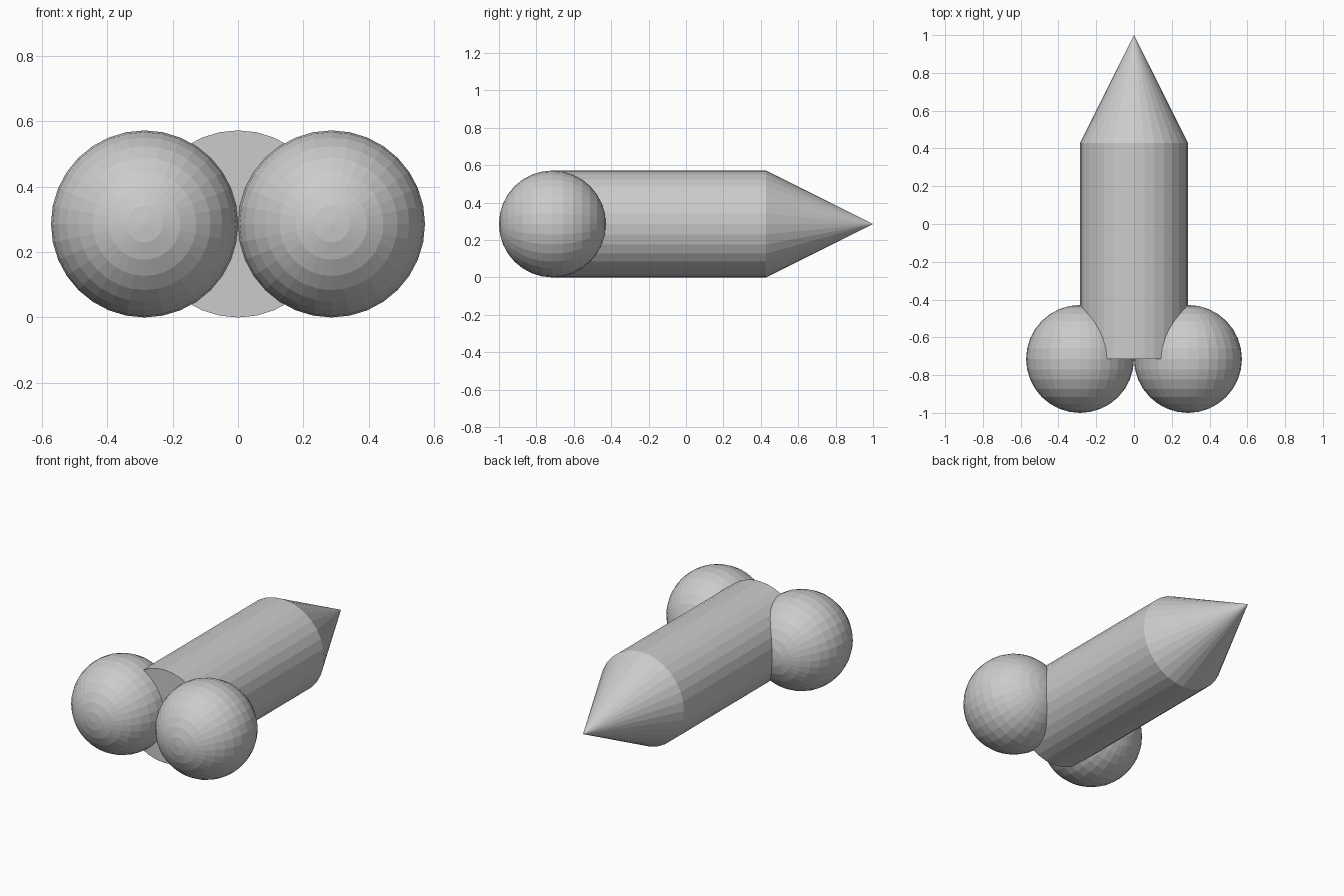
import bpy
from math import pi

if "Cube" in bpy.data.objects:
    bpy.data.objects.remove(bpy.data.objects["Cube"])

R = 2 / 7                 # shared radius of body and spheres
REAR, SHOULDER, TIP = -2.5 * R, 1.5 * R, 3.5 * R
AIM = (-pi / 2, 0, 0)     # turns local z towards +y


def name(part):
    bpy.context.object.name = part


# Main tube, lying along y
bpy.ops.mesh.primitive_cylinder_add(
    vertices=32, radius=R, depth=SHOULDER - REAR,
    location=(0, (REAR + SHOULDER) / 2, R), rotation=AIM)
name("body")

# Pointed nose; its open base meets the tube's end
bpy.ops.mesh.primitive_cone_add(
    vertices=32, radius1=R, radius2=0, depth=TIP - SHOULDER,
    end_fill_type='NOTHING',
    location=(0, (SHOULDER + TIP) / 2, R), rotation=AIM)
name("nose_cone")

# Pair of rear spheres with poles along y
for side, x in (("left", -R), ("right", R)):
    bpy.ops.mesh.primitive_uv_sphere_add(
        segments=32, ring_count=16, radius=R,
        location=(x, REAR, R), rotation=AIM)
    name(f"rear_sphere_{side}")
